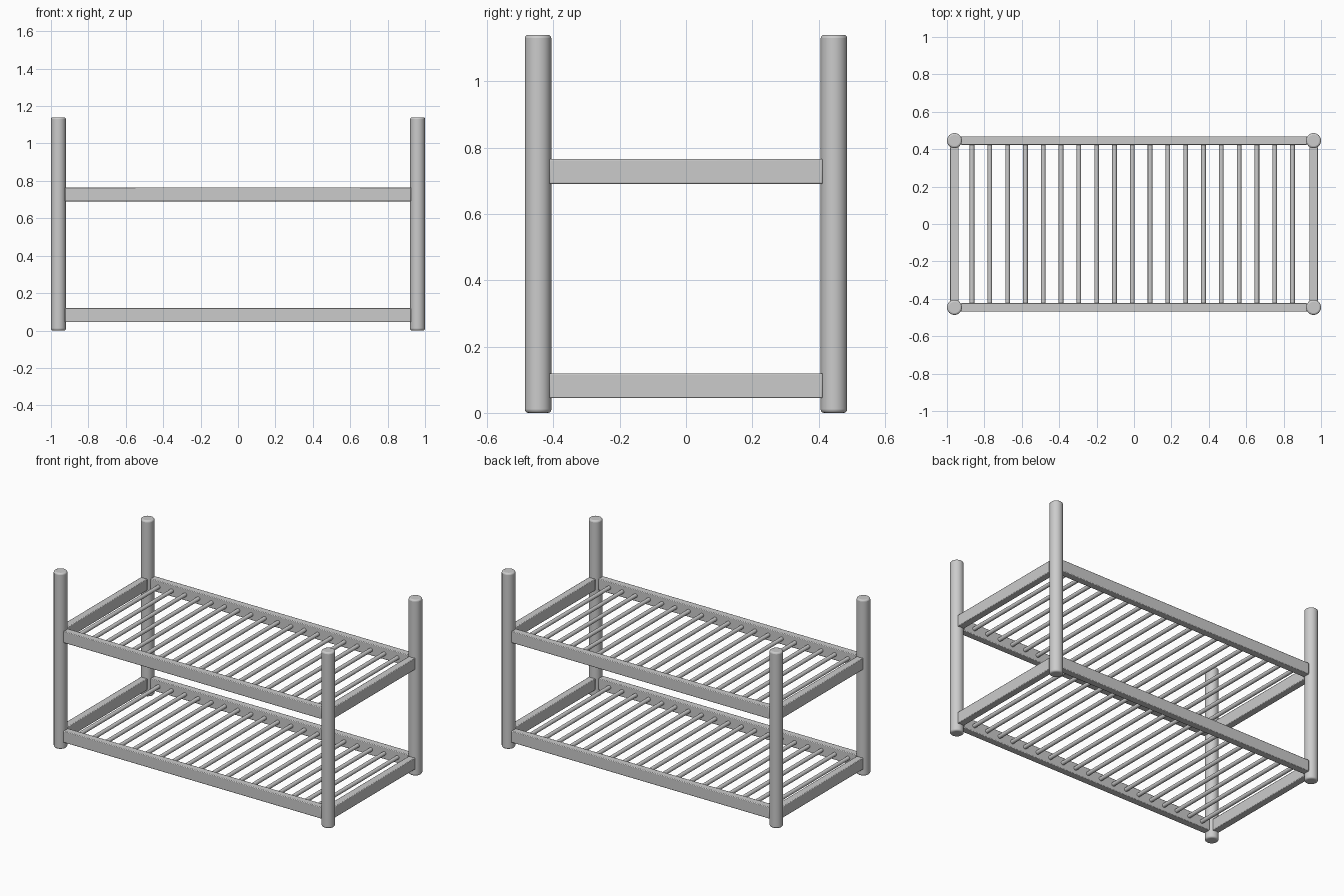
import bpy, math

if "Cube" in bpy.data.objects:
    bpy.data.objects.remove(bpy.data.objects["Cube"])

POST_X, POST_Y = 0.96, 0.446
SHELVES = {"lower": 0.082, "upper": 0.728}


def finish(ob, name, bevel, segments):
    ob.name = name
    if bevel:
        mod = ob.modifiers.new("soft_edges", 'BEVEL')
        mod.width = bevel
        mod.segments = segments
        mod.limit_method = 'ANGLE'
        mod.angle_limit = math.radians(40)
    bpy.ops.object.shade_smooth_by_angle(angle=math.radians(35))
    return ob


def box(name, loc, size, bevel=0.004):
    bpy.ops.mesh.primitive_cube_add(size=1, location=loc)
    ob = bpy.context.object
    ob.scale = size
    bpy.ops.object.transform_apply(location=False, rotation=False, scale=True)
    return finish(ob, name, bevel, 2)


def rod(name, loc, radius, length, rot=(0, 0, 0), sides=32, bevel=0):
    bpy.ops.mesh.primitive_cylinder_add(vertices=sides, radius=radius, depth=length,
                                        location=loc, rotation=rot)
    return finish(bpy.context.object, name, bevel, 3)


# Four round corner posts
for sx, xn in ((-1, "left"), (1, "right")):
    for sy, yn in ((-1, "front"), (1, "back")):
        rod(f"{yn}_{xn}_post", (sx * POST_X, sy * POST_Y, 0.57), 0.04, 1.14, bevel=0.01)

for level, z in SHELVES.items():
    # Long rails and end rails of the shelf frame
    for s, n in ((-1, "front"), (1, "back")):
        box(f"{level}_{n}_rail", (0, s * POST_Y, z), (1.85, 0.046, 0.075))
    for s, n in ((-1, "left"), (1, "right")):
        box(f"{level}_{n}_rail", (s * POST_X, 0, z), (0.046, 0.824, 0.075))
    # Round slats running front to back
    for i in range(19):
        x = -0.866 + i * 0.0952
        rod(f"{level}_slat_{i + 1}", (x, 0, z), 0.0125, 0.87,
            rot=(math.pi / 2, 0, 0), sides=20)
